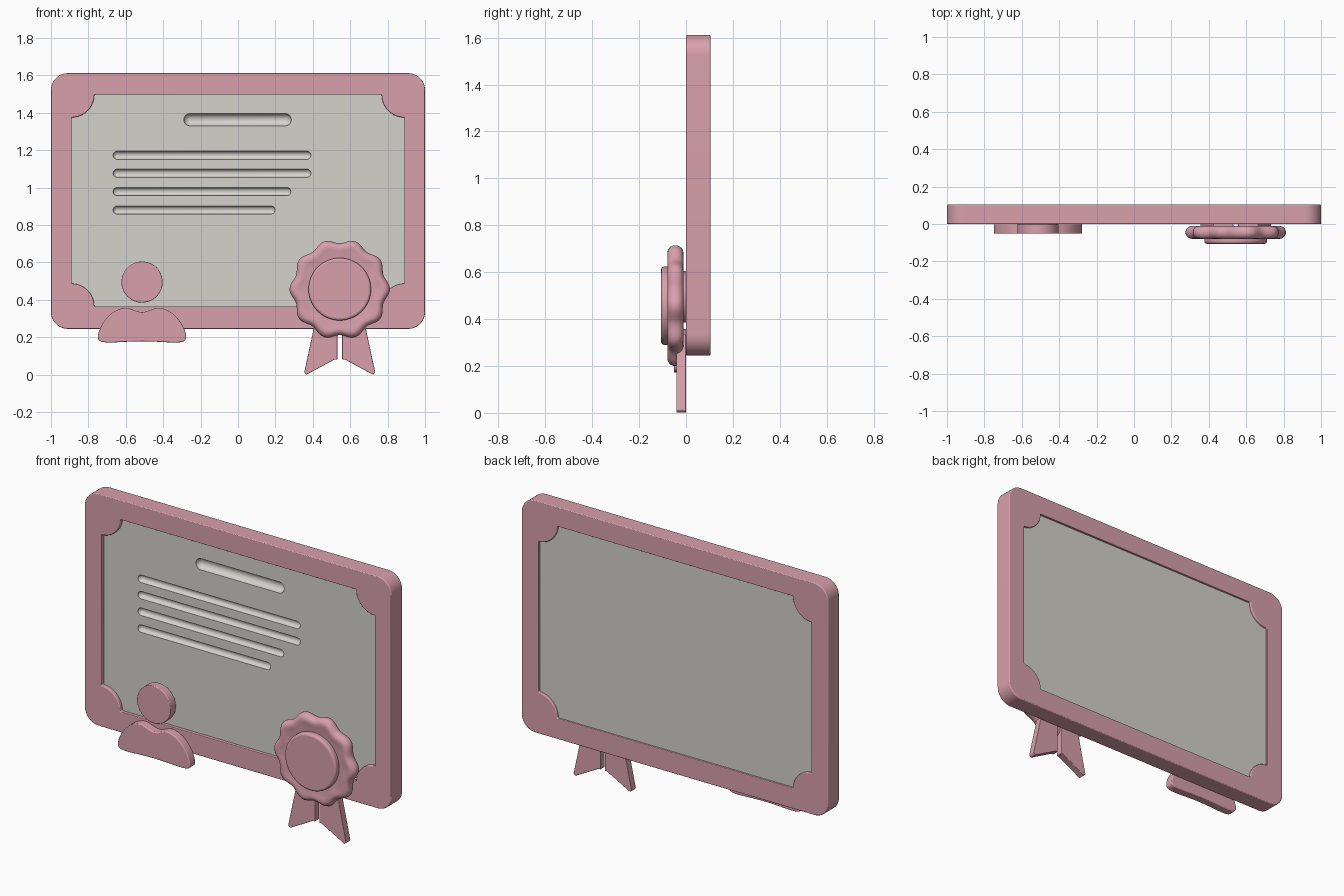
import bpy, bmesh
from math import sin, cos, pi, radians
from mathutils import Vector

cube = bpy.data.objects.get("Cube")
if cube:
    bpy.data.objects.remove(cube, do_unlink=True)


def material(name, colour):
    mat = bpy.data.materials.new(name)
    mat.use_nodes = True
    mat.diffuse_color = (*colour, 1)
    mat.node_tree.nodes["Principled BSDF"].inputs["Base Color"].default_value = (*colour, 1)
    return mat


PINK = material("dusty pink", (0.69, 0.35, 0.41))
PAPER = material("warm grey", (0.66, 0.645, 0.60))


def loft(name, bodies, mat, ring=False, bevel=0.0, smooth=True):
    """Skin each body's matching loops; ring joins last to first, else cap the ends."""
    bm = bmesh.new()
    for loops in bodies:
        rows = [[bm.verts.new(p) for p in loop] for loop in loops]
        pairs = list(zip(rows, rows[1:]))
        if ring:
            pairs.append((rows[-1], rows[0]))
        else:
            bm.faces.new(rows[0])
            bm.faces.new(rows[-1])
        for a, b in pairs:
            for i in range(len(a)):
                j = (i + 1) % len(a)
                bm.faces.new((a[i], a[j], b[j], b[i]))
    bmesh.ops.recalc_face_normals(bm, faces=bm.faces)
    mesh = bpy.data.meshes.new(name)
    bm.to_mesh(mesh)
    bm.free()
    mesh.materials.append(mat)
    obj = bpy.data.objects.new(name, mesh)
    bpy.context.collection.objects.link(obj)
    if bevel:
        mod = obj.modifiers.new("soft edge", 'BEVEL')
        mod.width, mod.segments, mod.angle_limit = bevel, 3, radians(50)
    if smooth:
        shade(obj)
    return obj


def activate(obj):
    bpy.ops.object.select_all(action='DESELECT')
    obj.select_set(True)
    bpy.context.view_layer.objects.active = obj


def shade(obj):
    activate(obj)
    bpy.ops.object.shade_smooth_by_angle(angle=radians(35))


def at(points, y):
    return [(x, y, z) for x, z in points]


def slab(points, front, back):
    return [at(points, front), at(points, back)]


def circle(cx, cz, r, n=48):
    return [(cx + r * cos(2 * pi * i / n), cz + r * sin(2 * pi * i / n)) for i in range(n)]


def cornered(half_w, low, high, r, scooped, n=10):
    """Rectangle whose corners are rounded outwards or scooped inwards."""
    out = []
    for k, (sx, top) in enumerate([(1, 1), (-1, 1), (-1, 0), (1, 0)]):
        cx, cz = sx * half_w, high if top else low
        if not scooped:
            cx, cz = cx - sx * r, cz + (-r if top else r)
        for i in range(n + 1):
            t = i / n * pi / 2
            a = k * pi / 2 + (1.5 * pi - t if scooped else t)
            out.append((cx + r * cos(a), cz + r * sin(a)))
    return out


def smooth_loop(pts, steps=5):
    """Closed Catmull-Rom outline through a few points."""
    pts, out = [Vector(p) for p in pts], []
    n = len(pts)
    for i in range(n):
        a, b, c, d = (pts[(i + k) % n] for k in (-1, 0, 1, 2))
        for s in range(steps):
            t = s / steps
            out.append(tuple(0.5 * (2 * b + (c - a) * t + (2 * a - 5 * b + 4 * c - d) * t**2
                                    + (3 * b - a - 3 * c + d) * t**3)))
    return out


# Frame with scooped inner corners
outer = cornered(1, 0.245, 1.612, 0.09, False)
inner = cornered(0.89, 0.365, 1.497, 0.122, True)
loft("frame", [[at(outer, 0), at(outer, 0.104), at(inner, 0.104), at(inner, 0)]],
     PINK, ring=True, bevel=0.005)

# Certificate sheet, slightly recessed on both sides
FRONT = 0.022
sheet = loft("certificate_sheet", [slab(inner, FRONT, 0.09)], PAPER, smooth=False)


def capsule(x0, x1, z, r):
    """Horizontal round-ended rod."""
    n, rings = 24, []
    caps = [(x0 + r, pi - pi / 2 * i / 6) for i in range(7)]
    caps += [(x1 - r, pi / 2 - pi / 2 * i / 6) for i in range(7)]
    for cx, a in caps:
        rr = max(r * sin(a), 0.001)
        rings.append([(cx + r * cos(a), FRONT + rr * cos(2 * pi * k / n),
                       z + rr * sin(2 * pi * k / n)) for k in range(n)])
    return rings


# Title and text lines cut as round grooves
grooves = [(-0.29, 0.285, 1.363, 0.033), (-0.668, 0.39, 1.173, 0.022),
           (-0.668, 0.39, 1.077, 0.022), (-0.668, 0.283, 0.979, 0.022),
           (-0.668, 0.198, 0.88, 0.022)]
cutter = loft("groove_cutter", [capsule(*g) for g in grooves], PAPER, smooth=False)
cutter.hide_render = True
cut = sheet.modifiers.new("grooves", 'BOOLEAN')
cut.operation, cut.solver, cut.object = 'DIFFERENCE', 'EXACT', cutter
activate(sheet)
bpy.ops.object.modifier_apply(modifier=cut.name)
bpy.data.objects.remove(cutter, do_unlink=True)
shade(sheet)

# Person emblem: head disc and shoulders
PX = -0.513
loft("person_head", [slab(circle(PX, 0.495, 0.11), -0.052, 0)], PINK, bevel=0.004)
half = [(0.035, 0.342), (0.08, 0.357), (0.125, 0.349), (0.175, 0.317), (0.218, 0.26),
        (0.236, 0.205), (0.222, 0.178), (0.17, 0.172), (0.08, 0.176)]
shoulders = [(0, 0.334)] + half + [(0, 0.178)] + [(-x, z) for x, z in reversed(half)]
shoulders = smooth_loop([(PX + x, z) for x, z in shoulders])
loft("person_shoulders", [slab(shoulders, -0.052, 0)], PINK, bevel=0.005)

# Award rosette with ten lobes
RX, RZ = 0.544, 0.457


def lobed(r, y, n=120):
    pts = []
    for i in range(n):
        a = 2 * pi * i / n
        rr = r * (1 + 0.045 * cos(10 * a))
        pts.append((RX + rr * cos(a), y, RZ + rr * sin(a)))
    return pts


rim = [lobed(0.225 + 0.032 * cos(t), -0.045 + 0.034 * sin(t))
       for t in (pi / 2 - pi * i / 10 for i in range(11))]
rim += [lobed(0.208, -0.077), lobed(0.19, -0.073)]
loft("rosette", [rim], PINK)
loft("rosette_disc", [slab(circle(RX, RZ, 0.167, 64), -0.106, -0.06)], PINK, bevel=0.012)

# Two notched ribbon tails
tail = [(0.013, 0.335), (0.013, 0.082), (0.028, 0.083), (0.183, 0.008), (0.176, 0.002),
        (0.188, 0.012), (0.12, 0.335)]
tail = [(0.013, 0.335), (0.013, 0.082), (0.03, 0.08), (0.178, 0.0), (0.19, 0.012), (0.12, 0.335)]
for name, side in (("left", 1), ("right", -1)):
    points = [(RX + side * x, z) for x, z in tail]
    loft("ribbon_tail_" + name, [slab(points, -0.041, 0)], PINK, bevel=0.003)
